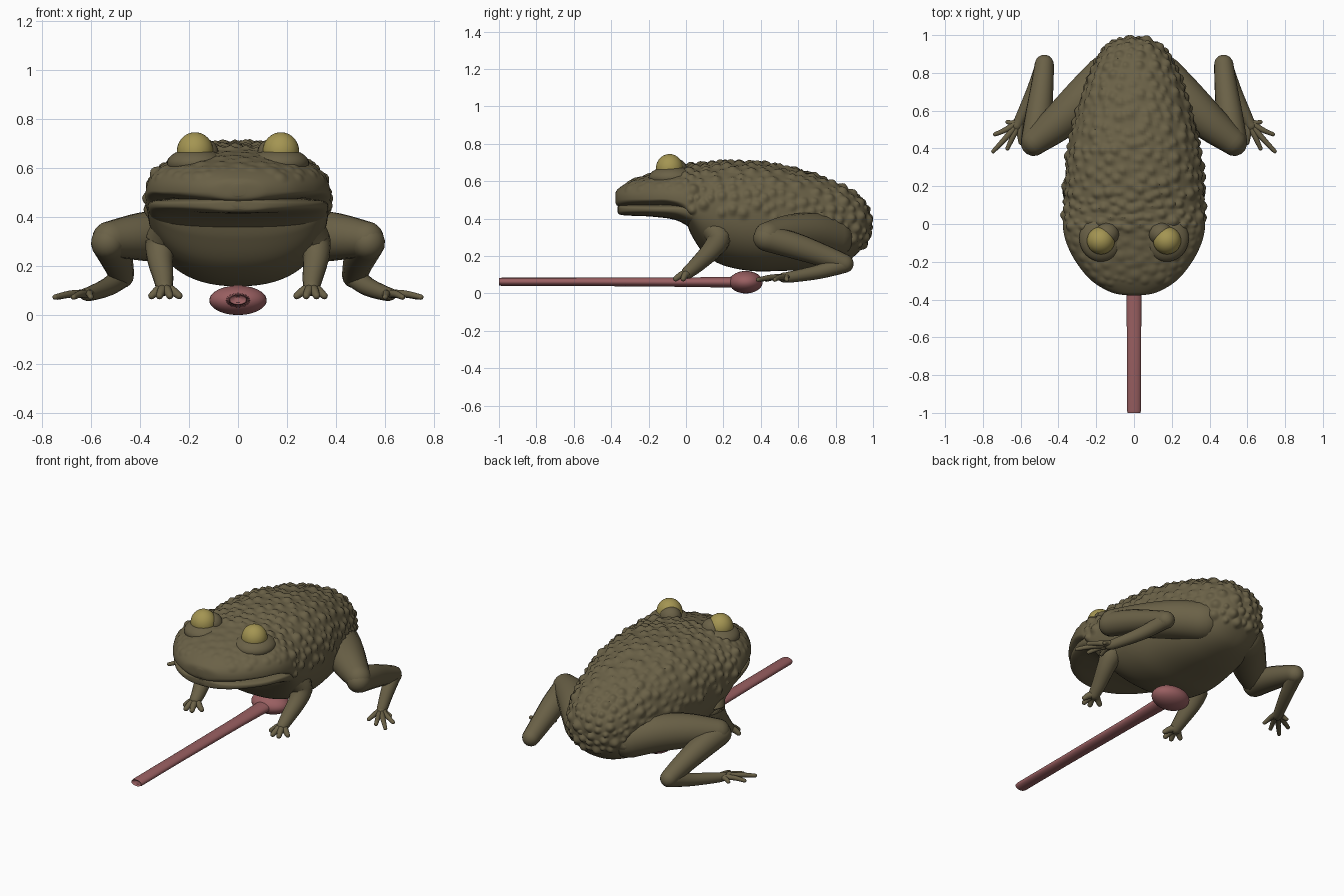
import bpy, bmesh, math, random
from mathutils import Vector
from mathutils.kdtree import KDTree

if "Cube" in bpy.data.objects:
    bpy.data.objects.remove(bpy.data.objects["Cube"])

random.seed(7)


def material(name, rgb):
    m = bpy.data.materials.new(name)
    m.diffuse_color = (*rgb, 1)
    m.use_nodes = True
    m.node_tree.nodes["Principled BSDF"].inputs["Base Color"].default_value = m.diffuse_color
    return m


SKIN = material("olive skin", (0.145, 0.12, 0.063))
EYE = material("yellow eye", (0.37, 0.30, 0.085))
TONGUE = material("pink tongue", (0.32, 0.115, 0.12))


def finish(bm, name, mat):
    bmesh.ops.recalc_face_normals(bm, faces=bm.faces[:])
    me = bpy.data.meshes.new(name)
    bm.to_mesh(me)
    bm.free()
    ob = bpy.data.objects.new(name, me)
    bpy.context.collection.objects.link(ob)
    me.materials.append(mat)
    bpy.ops.object.select_all(action='DESELECT')
    ob.select_set(True)
    bpy.context.view_layer.objects.active = ob
    bpy.ops.object.shade_smooth_by_angle(angle=math.radians(50))
    return ob


def spline(rows, steps):
    """Smooth interpolation through tuples of numbers."""
    out = []
    for i in range(len(rows) - 1):
        a, b, c, d = (rows[max(0, min(len(rows) - 1, i + k))] for k in (-1, 0, 1, 2))
        for s in range(steps):
            t = s / steps
            out.append([0.5 * (2 * q + (r - p) * t + (2 * p - 5 * q + 4 * r - u) * t * t
                               + (3 * q - p - 3 * r + u) * t ** 3)
                        for p, q, r, u in zip(a, b, c, d)])
    return out + [list(rows[-1])]


def skin_rings(bm, rings):
    """Bridge rings of points and close both ends."""
    vs = [[bm.verts.new(p) for p in r] for r in rings]
    n = len(vs[0])
    for a, b in zip(vs, vs[1:]):
        for i in range(n):
            j = (i + 1) % n
            bm.faces.new((a[i], a[j], b[j], b[i]))
    bm.faces.new(vs[0])
    bm.faces.new(vs[-1])


def hull(stations, steps, n, px=0.86, pz=0.88):
    """Stations along y: (y, half width, bottom, widest height, top)."""
    bm = bmesh.new()
    rings = []
    for y, w, lo, mid, hi in spline(stations, steps):
        ring = []
        for i in range(n):
            a = 2 * math.pi * i / n
            c, s = math.cos(a), math.sin(a)
            x = w * math.copysign(abs(c) ** px, c)
            h = (hi - mid) if s > 0 else (mid - lo)
            ring.append((x, y, mid + h * math.copysign(abs(s) ** pz, s)))
        rings.append(ring)
    skin_rings(bm, rings)
    return bm


def limb(bm, pts, n=16, steps=6):
    """Round-ended tube through (x, y, z, radius)."""
    path = spline(pts, steps)
    P = [Vector(p[:3]) for p in path]
    R = [p[3] for p in path]
    d0, d1 = (P[0] - P[1]).normalized(), (P[-1] - P[-2]).normalized()
    caps = [math.radians(a) for a in (20, 40, 60, 80)]
    head = [(P[0] + d0 * R[0] * math.sin(a), R[0] * math.cos(a)) for a in reversed(caps)]
    tail = [(P[-1] + d1 * R[-1] * math.sin(a), R[-1] * math.cos(a)) for a in caps]
    seq = head + list(zip(P, R)) + tail
    rings = []
    for i, (p, r) in enumerate(seq):
        t = (seq[min(i + 1, len(seq) - 1)][0] - seq[max(i - 1, 0)][0]).normalized()
        u = t.cross(Vector((0.31, 0.1, 0.95))).normalized()
        v = t.cross(u)
        rings.append([p + r * (u * math.cos(k) + v * math.sin(k))
                      for k in (2 * math.pi * j / n for j in range(n))])
    skin_rings(bm, rings)


def ellipsoid(name, loc, size, mat):
    bm = bmesh.new()
    bmesh.ops.create_uvsphere(bm, u_segments=32, v_segments=20, radius=1)
    bmesh.ops.scale(bm, vec=size, verts=bm.verts)
    bmesh.ops.translate(bm, vec=loc, verts=bm.verts)
    return finish(bm, name, mat)


# Body and upper head
bm = hull([(-0.378, 0.03, 0.485, 0.51, 0.535), (-0.362, 0.12, 0.466, 0.505, 0.56),
           (-0.30, 0.225, 0.462, 0.505, 0.60), (-0.2, 0.308, 0.462, 0.505, 0.635),
           (-0.1, 0.358, 0.458, 0.505, 0.66), (-0.02, 0.376, 0.42, 0.49, 0.678),
           (0.03, 0.374, 0.31, 0.47, 0.685), (0.1, 0.37, 0.21, 0.45, 0.69),
           (0.2, 0.366, 0.15, 0.43, 0.70), (0.35, 0.355, 0.12, 0.41, 0.70),
           (0.5, 0.328, 0.12, 0.40, 0.68), (0.7, 0.272, 0.13, 0.38, 0.628),
           (0.85, 0.21, 0.165, 0.37, 0.568), (0.94, 0.145, 0.24, 0.37, 0.50),
           (0.975, 0.085, 0.30, 0.37, 0.445), (0.985, 0.02, 0.35, 0.37, 0.39)], 14, 170)

# Warts raised over the back, flanks and crown
bmesh.ops.recalc_face_normals(bm, faces=bm.faces[:])
bm.normal_update()
verts = list(bm.verts)


def warty(p):
    if p.y < 0.02:
        return p.z > 0.56 and p.y > -0.32
    return p.z > 0.43 - 0.3 * max(0, p.y - 0.35)


warts = []
for v in random.sample(verts, 9000):
    if warty(v.co) and all((v.co - w[0]).length > 0.8 * (w[1] + 0.024) for w in warts):
        r = random.uniform(0.018, 0.042)
        warts.append((v.co.copy(), r, r * (0.18 if v.co.y < -0.03 else 0.48)))
tree = KDTree(len(warts))
for i, w in enumerate(warts):
    tree.insert(w[0], i)
tree.balance()
moves = []
for v in verts:
    h = 0
    for _, i, d in tree.find_range(v.co, 0.043):
        r, a = warts[i][1:]
        if d < r:
            h = max(h, a * (1 - (d / r) ** 2) ** 2)
    moves.append(v.normal * h)
for v, m in zip(verts, moves):
    v.co += m
finish(bm, "body", SKIN)

# Lower jaw, slightly inside the upper lip
finish(hull([(-0.365, 0.03, 0.432, 0.45, 0.465), (-0.35, 0.125, 0.42, 0.45, 0.472),
             (-0.29, 0.222, 0.415, 0.45, 0.478), (-0.18, 0.312, 0.41, 0.45, 0.48),
             (-0.05, 0.36, 0.39, 0.45, 0.482), (0.06, 0.36, 0.33, 0.44, 0.48),
             (0.12, 0.3, 0.33, 0.42, 0.47)], 8, 64, 0.8, 0.7), "lower_jaw", SKIN)

for s, side in ((1, "right"), (-1, "left")):
    def part(name, *tubes):
        b = bmesh.new()
        for t in tubes:
            limb(b, [(s * x, y, z, r) for x, y, z, r in t])
        finish(b, f"{side}_{name}", SKIN)

    # Eyes with sockets below and lids behind
    ellipsoid(f"{side}_eye", (s * 0.175, -0.088, 0.668), (0.074, 0.073, 0.077), EYE)
    ellipsoid(f"{side}_eye_socket", (s * 0.172, -0.075, 0.618), (0.118, 0.125, 0.062), SKIN)
    ellipsoid(f"{side}_eyelid", (s * 0.143, -0.053, 0.658), (0.064, 0.06, 0.062), SKIN)

    # Hind legs
    part("thigh", [(0.15, 0.78, 0.30, 0.115), (0.26, 0.67, 0.32, 0.112),
                   (0.39, 0.545, 0.32, 0.099), (0.522, 0.438, 0.31, 0.073)])
    part("shin", [(0.53, 0.43, 0.295, 0.07), (0.505, 0.58, 0.255, 0.07),
                  (0.485, 0.74, 0.20, 0.059), (0.475, 0.845, 0.16, 0.051)])
    part("hind_foot", [(0.475, 0.85, 0.155, 0.045), (0.53, 0.71, 0.115, 0.038),
                       (0.60, 0.56, 0.088, 0.03), (0.62, 0.52, 0.085, 0.026)],
         *[[(0.60, 0.55, 0.085, 0.019), ((0.61 + x) / 2, (0.53 + y) / 2, 0.086, 0.015),
            (x, y, 0.073, 0.011)]
           for x, y in ((0.60, 0.43), (0.67, 0.40), (0.745, 0.385), (0.735, 0.475), (0.67, 0.54))])

    # Front legs
    part("front_leg", [(0.285, 0.13, 0.36, 0.065), (0.312, 0.175, 0.30, 0.066),
                       (0.318, 0.14, 0.235, 0.054), (0.305, 0.06, 0.155, 0.042),
                       (0.30, 0.01, 0.112, 0.034)])
    part("front_foot", *[[(0.30, 0.02, 0.11, 0.024), ((0.30 + x) / 2, (0.01 + y) / 2, 0.10, 0.019),
                          (x, y, 0.078, 0.014)]
                         for x, y in ((0.24, -0.015), (0.278, -0.055), (0.32, -0.055), (0.352, -0.015))])

# Tongue with a rounded tip and a bulb at the root
bm = bmesh.new()
ring = lambda y, w, h, z: [(w * math.cos(2 * math.pi * i / 24), y, z + h * math.sin(2 * math.pi * i / 24))
                           for i in range(24)]
skin_rings(bm, [ring(-0.99, 0.02, 0.011, 0.062), ring(-1, 0.034, 0.019, 0.062),
                ring(-0.985, 0.038, 0.022, 0.062), ring(-0.6, 0.038, 0.022, 0.062),
                ring(0, 0.042, 0.025, 0.06), ring(0.3, 0.05, 0.03, 0.06)])
finish(bm, "tongue", TONGUE)
ellipsoid("tongue_bulb", (0, 0.32, 0.06), (0.117, 0.09, 0.06), TONGUE)
